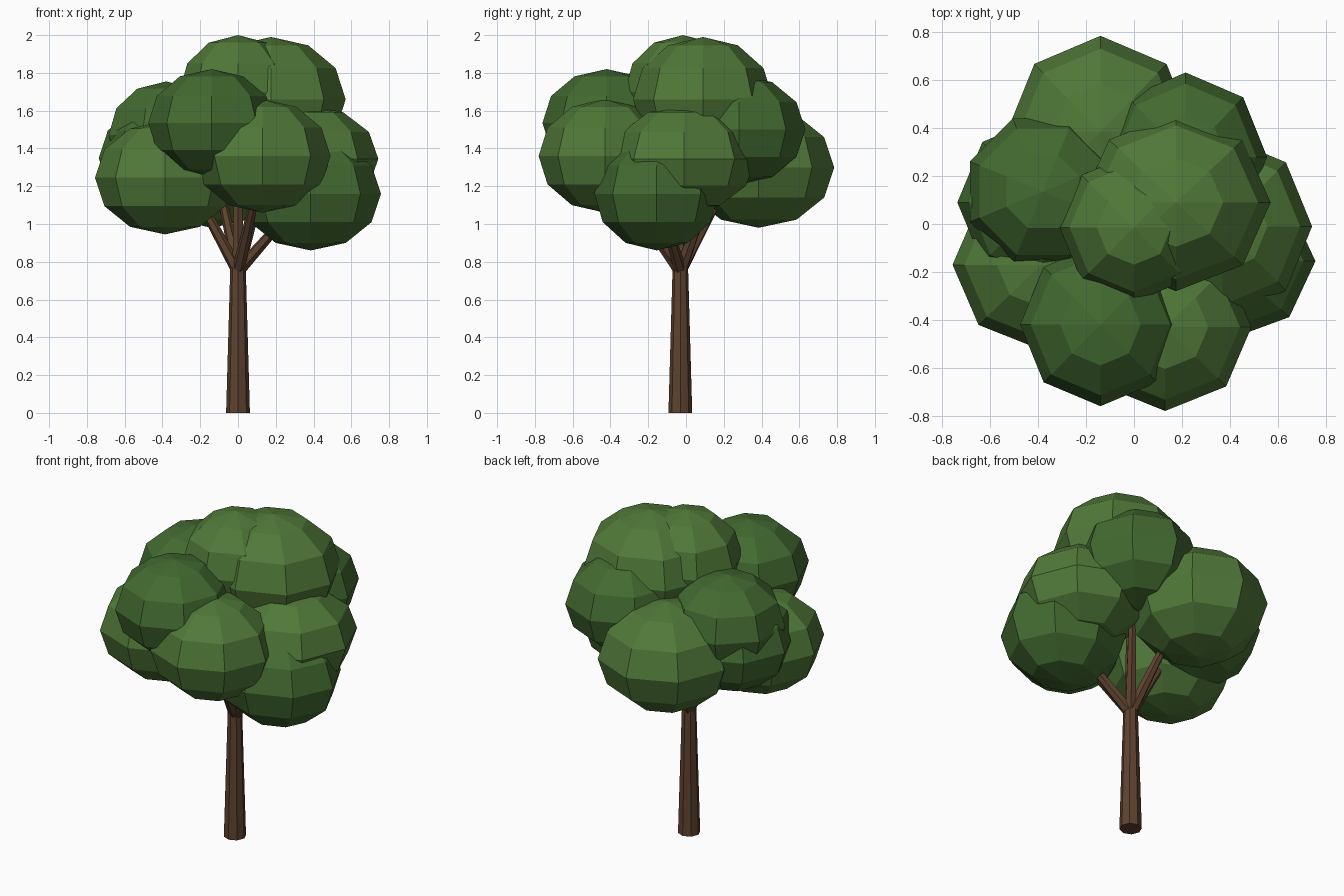
import bpy
from math import radians
from mathutils import Vector

if "Cube" in bpy.data.objects:
    bpy.data.objects.remove(bpy.data.objects["Cube"])


def material(name, rgb):
    m = bpy.data.materials.new(name)
    m.diffuse_color = (*rgb, 1)
    m.use_nodes = True
    m.node_tree.nodes["Principled BSDF"].inputs["Base Color"].default_value = m.diffuse_color
    return m


BARK = material("bark", (0.11, 0.055, 0.028))
LIGHT = material("leaf_light", (0.08, 0.19, 0.04))
DARK = material("leaf_dark", (0.055, 0.145, 0.03))


def limb(name, start, end, r1, r2, sides):
    """Tapered faceted cylinder between two points."""
    a, b = Vector(start), Vector(end)
    d = b - a
    bpy.ops.mesh.primitive_cone_add(
        vertices=sides, radius1=r1, radius2=r2, depth=d.length,
        location=(a + b) / 2, rotation=d.to_track_quat('Z', 'Y').to_euler())
    o = bpy.context.object
    o.name = name
    o.data.materials.append(BARK)


def leaf_clump(name, center, size, mat, spin=0):
    """Squashed low-poly ball of leaves."""
    bpy.ops.mesh.primitive_uv_sphere_add(
        segments=8, ring_count=6, radius=1, location=center,
        rotation=(0, 0, radians(spin)))
    o = bpy.context.object
    o.name = name
    o.scale = size
    o.data.materials.append(mat)


# Trunk and branches fanning out from its top
limb("trunk", (0, -0.03, 0), (0, -0.03, 0.77), 0.063, 0.041, 8)
branch_tips = {
    "left": (-0.33, 0.02, 1.36), "right": (0.38, -0.15, 1.18),
    "back": (-0.12, 0.26, 1.30), "front": (0.12, -0.40, 1.28),
    "back_right": (0.19, 0.22, 1.45), "top": (0.0, -0.03, 1.65),
}
for side, tip in branch_tips.items():
    limb("branch_" + side, (0, -0.03, 0.75), tip, 0.034, 0.018, 6)

# Crown: overlapping leaf clumps (center, half sizes, colour, spin)
clumps = {
    "top": ((0, -0.015, 1.70), (0.31, 0.31, 0.30), LIGHT, 0),
    "top_right": ((0.175, 0.09, 1.66), (0.395, 0.37, 0.33), LIGHT, 0),
    "back": ((-0.14, 0.385, 1.30), (0.39, 0.40, 0.32), LIGHT, 0),
    "front_upper": ((-0.14, -0.42, 1.535), (0.335, 0.34, 0.285), DARK, 0),
    "front_lower": ((0.13, -0.43, 1.36), (0.36, 0.35, 0.30), LIGHT, 0),
    "left_front": ((-0.387, -0.17, 1.245), (0.37, 0.355, 0.30), LIGHT, 0),
    "right_low": ((0.385, -0.155, 1.16), (0.372, 0.33, 0.30), DARK, 0),
    "right": ((0.37, -0.01, 1.345), (0.373, 0.378, 0.285), LIGHT, 0),
    "back_right": ((0.215, 0.28, 1.50), (0.34, 0.352, 0.29), DARK, 0),
    "left_upper": ((-0.38, 0.135, 1.47), (0.33, 0.33, 0.285), DARK, 22.5),
    "left": ((-0.38, 0.09, 1.35), (0.357, 0.357, 0.29), DARK, 0),
}
for part, spec in clumps.items():
    leaf_clump("leaf_clump_" + part, *spec)
